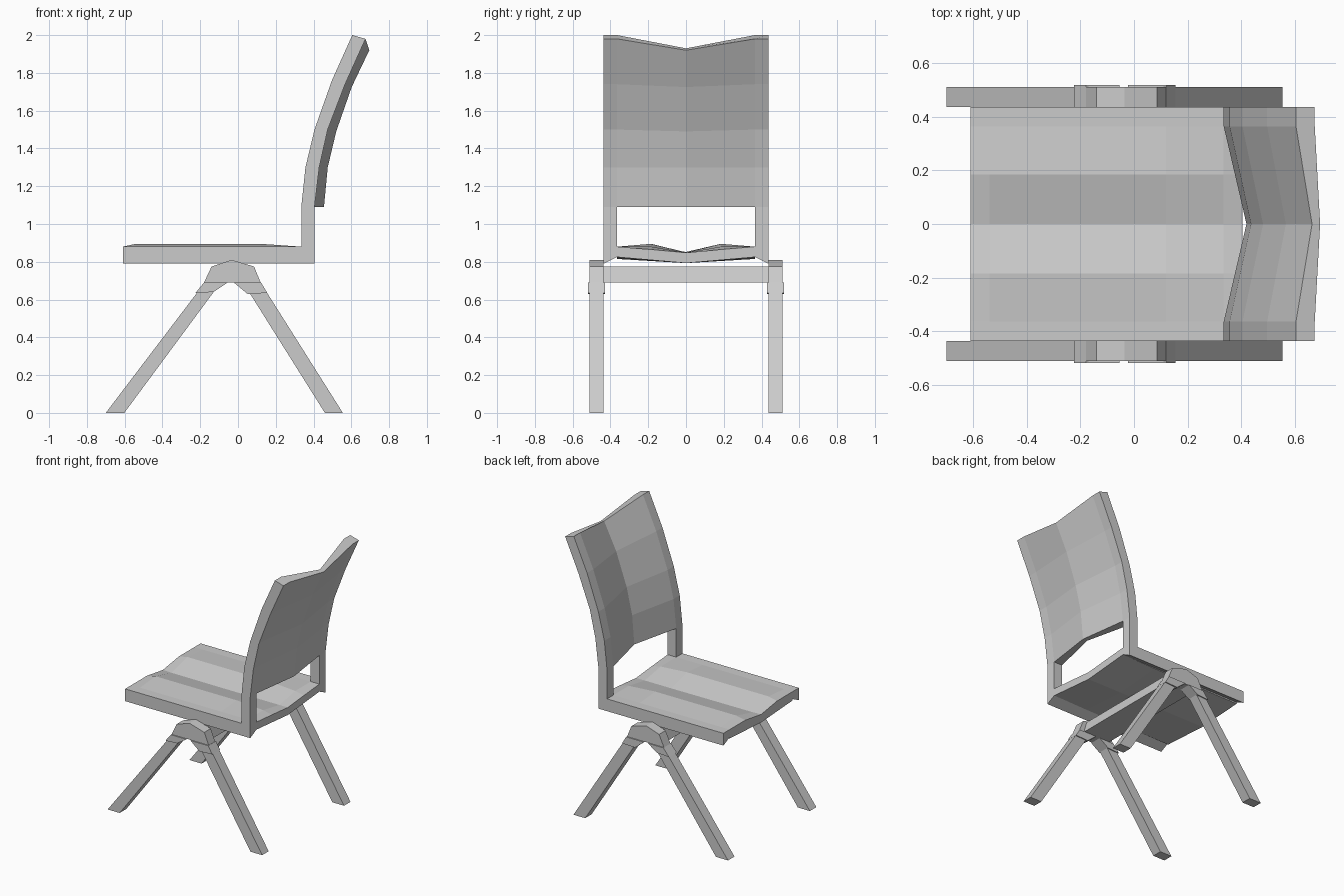
import bpy, bmesh

if "Cube" in bpy.data.objects:
    bpy.data.objects.remove(bpy.data.objects["Cube"])


def finish(name, bm):
    bmesh.ops.recalc_face_normals(bm, faces=bm.faces[:])
    me = bpy.data.meshes.new(name)
    bm.to_mesh(me)
    bm.free()
    ob = bpy.data.objects.new(name, me)
    bpy.context.collection.objects.link(ob)
    return ob


def loft(name, rings):
    """Skin a list of closed rings and cap both ends."""
    bm = bmesh.new()
    rows = [[bm.verts.new(p) for p in r] for r in rings]
    n = len(rows[0])
    for a, b in zip(rows, rows[1:]):
        for i in range(n):
            j = (i + 1) % n
            bm.faces.new((a[i], a[j], b[j], b[i]))
    bm.faces.new(rows[0])
    bm.faces.new(rows[-1])
    return finish(name, bm)


def extrude_y(name, profile, y0, y1):
    """Extrude an (x, z) profile between two y positions."""
    return loft(name, [[(x, y, z) for x, z in profile] for y in (y0, y1)])


W, IN = 0.437, 0.365      # outer and inner half width of the frame

# Back rest: side edge front/back points, shallow V across the width
front = [(0.335, 1.09), (0.357, 1.3), (0.405, 1.5), (0.497, 1.76), (0.605, 2.0)]
back = [(0.405, 1.09), (0.430, 1.3), (0.475, 1.5), (0.567, 1.74), (0.675, 1.98)]
mid_front = [(0.42, 1.09), (0.437, 1.3), (0.482, 1.495), (0.567, 1.735), (0.665, 1.93)]
mid_back = [(0.455, 1.09), (0.475, 1.3), (0.52, 1.49), (0.602, 1.725), (0.695, 1.92)]
rings = []
for f, b, mf, mb in zip(front, back, mid_front, mid_back):
    ring = [(f[0], -W, f[1]), (f[0], -IN, f[1]), (mf[0], 0, mf[1]),
            (f[0], IN, f[1]), (f[0], W, f[1]),
            (b[0], W, b[1]), (b[0], IN, b[1]), (mb[0], 0, mb[1]),
            (b[0], -IN, b[1]), (b[0], -W, b[1])]
    rings.append(ring)
loft("back_rest", rings)

# Seat panel: (x, ridge height, centre height, underside edge) per station
stations = [(-0.61, 0.88, 0.852, 0.815), (-0.54, 0.895, 0.85, 0.815),
            (0.12, 0.895, 0.848, 0.82), (0.335, 0.88, 0.848, 0.825),
            (0.405, 0.865, 0.848, 0.825)]
rings = []
for x, ridge, mid, under in stations:
    rings.append([(x, -IN, 0.88), (x, -0.185, ridge), (x, 0, mid),
                  (x, 0.185, ridge), (x, IN, 0.88),
                  (x, IN, under), (x, 0, 0.793), (x, -IN, under)])
loft("seat", rings)

# Parts repeated on both sides
rail = [(-0.61, 0.79), (0.405, 0.79), (0.405, 1.09), (0.335, 1.09),
        (0.335, 0.88), (-0.61, 0.88)]
hub = [(-0.18, 0.69), (-0.14, 0.775), (-0.035, 0.81), (0.085, 0.775), (0.12, 0.69)]
sleeve_a = [(-0.225, 0.635), (-0.13, 0.64), (-0.055, 0.69), (-0.18, 0.69)]
sleeve_b = [(0.155, 0.635), (0.05, 0.63), (-0.022, 0.69), (0.122, 0.69)]
leg_a = [(-0.70, 0), (-0.602, 0), (-0.125, 0.645), (-0.21, 0.645)]
leg_b = [(0.46, 0), (0.555, 0), (0.148, 0.645), (0.055, 0.645)]
for side, s in (("right", -1), ("left", 1)):
    ring_in = [(x, s * IN, 0.825 if z == 0.79 and x < 0.4 or i == 1 else z)
               for i, (x, z) in enumerate(rail)]
    ring_out = [(x, s * W, z) for x, z in rail]
    loft(f"side_rail_{side}", [ring_in, ring_out])
    extrude_y(f"hub_{side}", hub, s * 0.437, s * 0.512)
    for end, sleeve, leg in (("front", sleeve_a, leg_a), ("rear", sleeve_b, leg_b)):
        extrude_y(f"{end}_sleeve_{side}", sleeve, s * 0.43, s * 0.52)
        extrude_y(f"{end}_leg_{side}", leg, s * 0.437, s * 0.512)

# Cross beam between the hubs
extrude_y("cross_beam", [(-0.14, 0.69), (-0.11, 0.775), (0.055, 0.775), (0.08, 0.69)],
          -0.437, 0.437)
